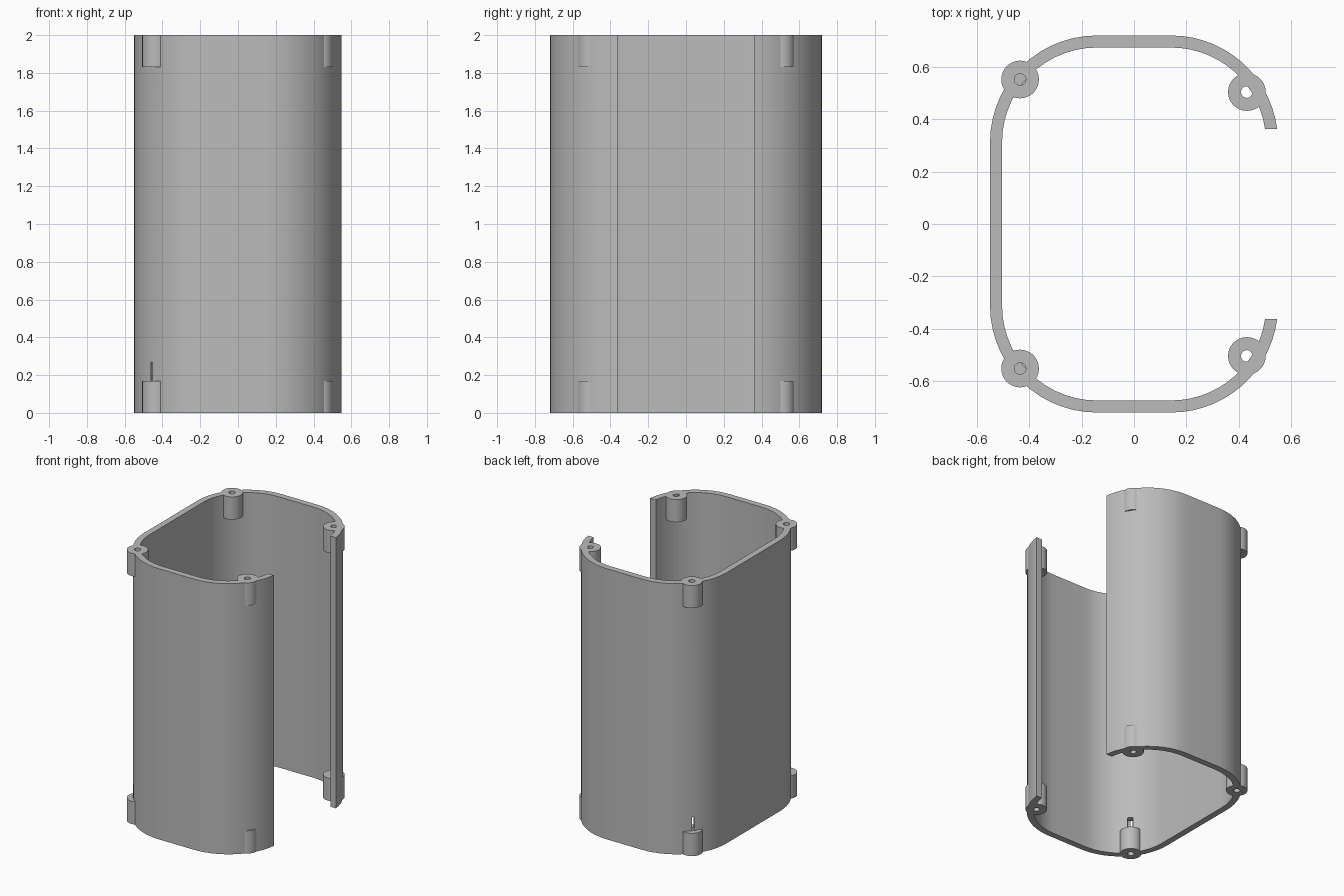
import bpy, bmesh, math

cube = bpy.data.objects.get("Cube")
if cube:
    bpy.data.objects.remove(cube, do_unlink=True)

HEIGHT, WALL, RADIUS = 2.0, 0.046, 0.408
CX, CY, SLOT = 0.142, 0.312, 0.363      # corner centres and half slot width
BOSS_H, BOSS_R, HOLE_R = 0.168, 0.072, 0.022

grey = bpy.data.materials.new("matte grey")
grey.use_nodes = True
grey.diffuse_color = (0.5, 0.5, 0.5, 1)
grey.node_tree.nodes["Principled BSDF"].inputs["Base Color"].default_value = (0.5, 0.5, 0.5, 1)


def make_object(name, bm):
    bmesh.ops.recalc_face_normals(bm, faces=bm.faces)
    mesh = bpy.data.meshes.new(name)
    bm.to_mesh(mesh)
    bm.free()
    mesh.materials.append(grey)
    obj = bpy.data.objects.new(name, mesh)
    bpy.context.collection.objects.link(obj)
    return obj


def prism(bm, points, z0, z1):
    low = [bm.verts.new((x, y, z0)) for x, y in points]
    face = bm.faces.new(low)
    ext = bmesh.ops.extrude_face_region(bm, geom=[face])
    for v in ext["geom"]:
        if isinstance(v, bmesh.types.BMVert):
            v.co.z = z1


def circle(x, y, r, n=32):
    return [(x + r * math.cos(i * math.tau / n), y + r * math.sin(i * math.tau / n)) for i in range(n)]


def wall_line(r, steps=14):
    """Rounded rectangle, open at the slot on +x."""
    start = math.asin((SLOT - CY) / r)
    points = []
    for k, (sx, sy) in enumerate([(1, 1), (-1, 1), (-1, -1), (1, -1)]):
        a0 = start if k == 0 else k * math.pi / 2
        a1 = math.tau - start if k == 3 else (k + 1) * math.pi / 2
        for i in range(steps + 1):
            a = a0 + (a1 - a0) * i / steps
            points.append((sx * CX + r * math.cos(a), sy * CY + r * math.sin(a)))
    return points


def boolean(target, tool, operation):
    mod = target.modifiers.new(operation.lower(), "BOOLEAN")
    mod.operation, mod.object, mod.solver = operation, tool, "EXACT"
    bpy.context.view_layer.objects.active = target
    bpy.ops.object.modifier_apply(modifier=mod.name)
    bpy.data.objects.remove(tool, do_unlink=True)


# Shell wall with the long opening
bm = bmesh.new()
prism(bm, wall_line(RADIUS) + wall_line(RADIUS - WALL)[::-1], 0, HEIGHT)
shell = make_object("shell_wall", bm)

# Screw bosses at both ends of every corner, and their holes
bosses, holes = bmesh.new(), bmesh.new()
for x, y in [(-0.435, 0.552), (0.431, 0.504)]:
    for side in (1, -1):
        for z0, z1 in [(0, BOSS_H), (HEIGHT - BOSS_H, HEIGHT)]:
            prism(bosses, circle(x, y * side, BOSS_R), z0, z1)
        if x < 0:
            # deep holes that break out of the wall past the boss
            prism(holes, circle(x - 0.002, y * side + 0.002 * side, 0.027), BOSS_H - 0.01, 0.27)
            prism(holes, circle(x, y * side, HOLE_R), -0.05, BOSS_H - 0.02)
            prism(holes, circle(x, y * side, HOLE_R), BOSS_H - 0.02, BOSS_H - 0.01)
            prism(holes, circle(x, y * side, HOLE_R), 1.82, HEIGHT + 0.05)

boss_holes = bmesh.new()
for side in (1, -1):
    for z in (0, HEIGHT):
        prism(boss_holes, circle(0.431, 0.504 * side, HOLE_R), z - 0.25, z + 0.25)

boss_obj = make_object("screw_bosses", bosses)
boolean(boss_obj, make_object("boss_hole_cutter", boss_holes), "DIFFERENCE")
boolean(shell, boss_obj, "UNION")
boolean(shell, make_object("hole_cutter", holes), "DIFFERENCE")

# Smooth curves with crisp rims
bpy.ops.object.select_all(action="DESELECT")
shell.select_set(True)
bpy.context.view_layer.objects.active = shell
bpy.ops.object.shade_smooth_by_angle(angle=math.radians(30))
